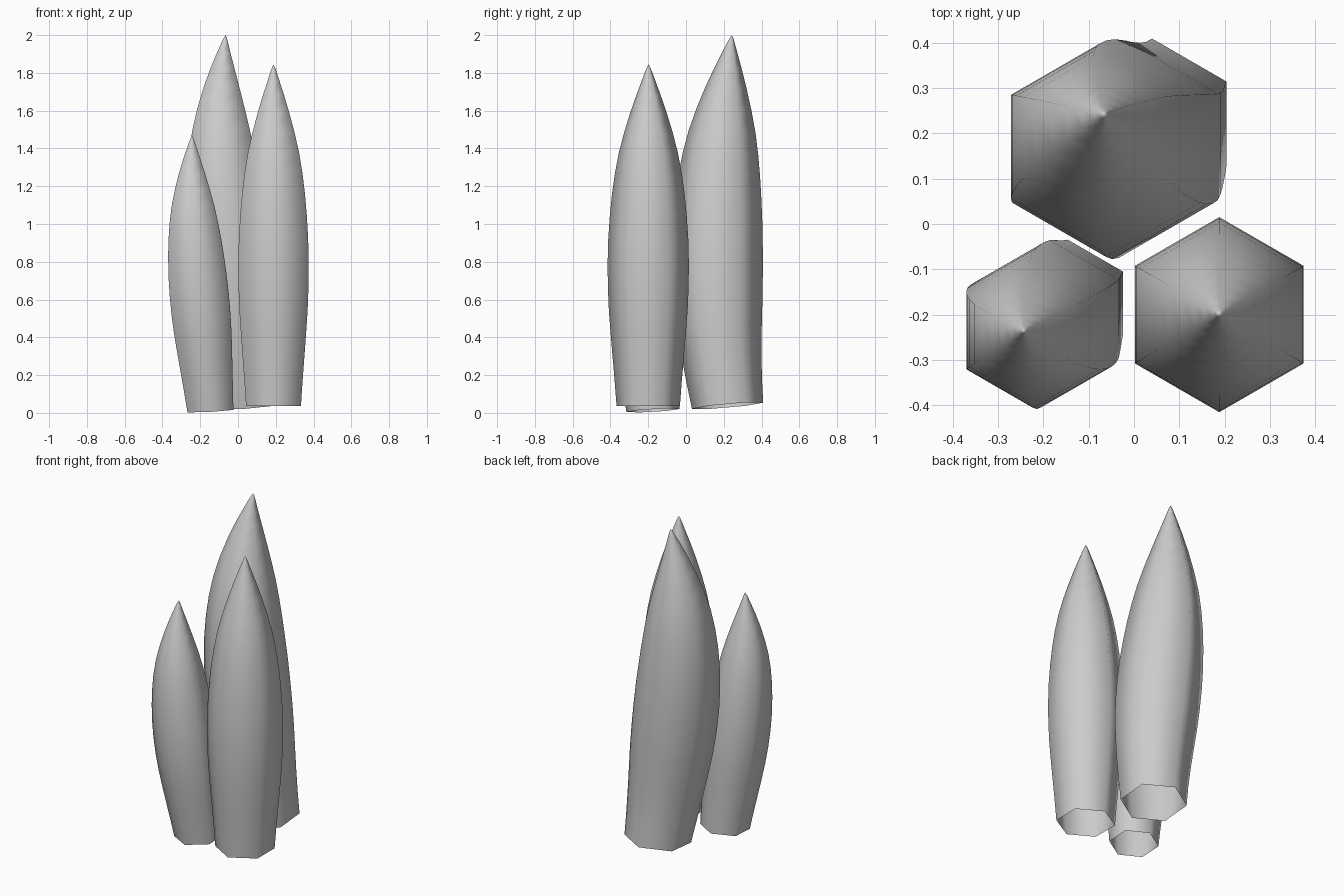
import bpy
import math
from mathutils import Vector

if "Cube" in bpy.data.objects:
    bpy.data.objects.remove(bpy.data.objects["Cube"])

# Shared silhouette: (fraction of height, fraction of full radius)
PROFILE = [(0, .78), (.07, .825), (.14, .875), (.21, .925), (.28, .97), (.35, .995),
           (.42, 1.0), (.49, .985), (.56, .945), (.62, .895), (.68, .825), (.74, .73),
           (.80, .60), (.86, .445), (.91, .30), (.95, .175), (.98, .08), (.993, .035)]
TILT = 0.6


def bezier(p, t):
    s = 1 - t
    return p[0] * s**3 + p[1] * 3*s*s*t + p[2] * 3*s*t*t + p[3] * t**3


def crystal(name, base, bend_a, bend_b, tip, radius):
    """Six-sided tapering shell, open at the bottom, on a bent axis."""
    h = tip[2] - base[2]
    p = [Vector(base), Vector((*bend_a, base[2] + h/3)),
         Vector((*bend_b, base[2] + 2*h/3)), Vector(tip)]
    verts, faces = [], []
    for t, r in PROFILE:
        c = bezier(p, t)
        d = bezier(p, min(t + .01, 1)) - bezier(p, max(t - .01, 0))
        sx, sy = TILT * d.x / d.z, TILT * d.y / d.z
        for i in range(6):
            a = math.radians(90 + 60 * i)
            x, y = radius * r * math.cos(a), radius * r * math.sin(a)
            verts.append(c + Vector((x, y, -sx * x - sy * y)))
    for k in range(len(PROFILE) - 1):
        for i in range(6):
            j = (i + 1) % 6
            faces.append((k*6 + i, k*6 + j, k*6 + 6 + j, k*6 + 6 + i))
    # Pointed cap
    verts.append(p[3])
    last = (len(PROFILE) - 1) * 6
    for i in range(6):
        faces.append((last + i, last + (i + 1) % 6, len(verts) - 1))
    mesh = bpy.data.meshes.new(name)
    mesh.from_pydata(verts, [], faces)
    mesh.shade_smooth()
    obj = bpy.data.objects.new(name, mesh)
    bpy.context.collection.objects.link(obj)


# Straight crystal at the front right
crystal("right_crystal", (.188, -.2, .037), (.188, -.2), (.188, -.2), (.188, -.198, 1.845), .215)
# Tall bent crystal at the back
crystal("tall_back_crystal", (.04, .22, .038), (-.019, .125), (-.143, .165), (-.065, .243, 2.0), .242)
# Short bent crystal at the front left
crystal("short_left_crystal", (-.146, -.175, .013), (-.19, -.22), (-.255, -.26), (-.243, -.235, 1.47), .18)
